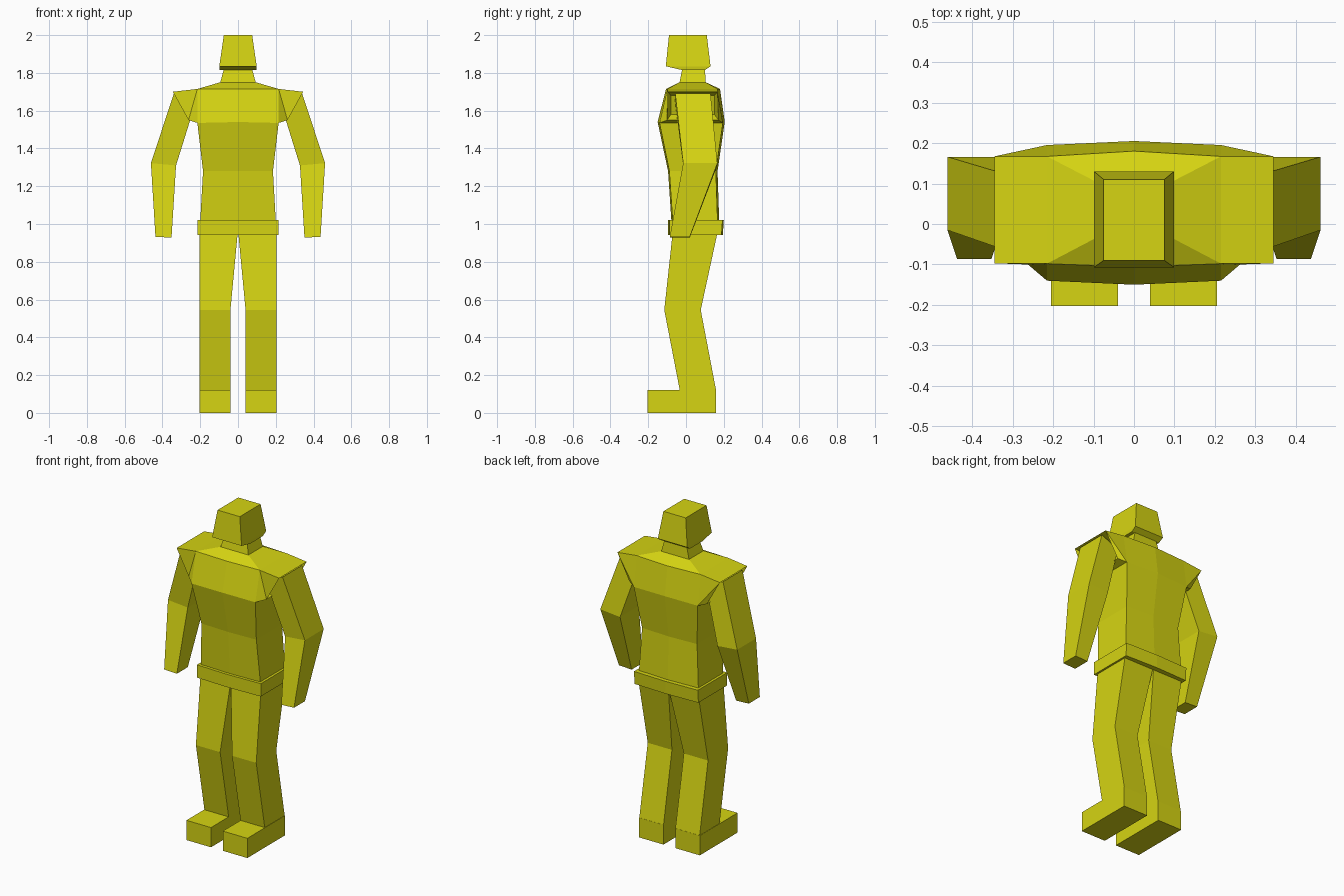
import bpy, bmesh

yellow = bpy.data.materials.new("yellow")
yellow.diffuse_color = (0.67, 0.66, 0.006, 1)


def make(name, verts, faces, mirror=False):
    """Flat-shaded mesh object, optionally mirrored across x = 0."""
    me = bpy.data.meshes.new(name)
    bm = bmesh.new()
    vs = [bm.verts.new(v) for v in verts]
    for f in faces:
        bm.faces.new([vs[i] for i in f])
    bmesh.ops.recalc_face_normals(bm, faces=bm.faces)
    # outermost face must look outwards (half meshes are open)
    side = max(bm.faces, key=lambda f: abs(f.normal.x) + 5 * f.calc_center_median().x)
    if side.normal.x < 0:
        bmesh.ops.reverse_faces(bm, faces=bm.faces)
    bm.to_mesh(me)
    bm.free()
    me.materials.append(yellow)
    ob = bpy.data.objects.new(name, me)
    bpy.context.collection.objects.link(ob)
    if mirror:
        m = ob.modifiers.new("mirror", "MIRROR")
        m.merge_threshold = 0.0005
    return ob


def loft(name, sections, mirror=False):
    """Box-like tube through sections (x0, x1, y0, y1, z at x0, z at x1)."""
    verts, faces = [], []
    for x0, x1, y0, y1, z0, z1 in sections:
        verts += [(x0, y0, z0), (x1, y0, z1), (x1, y1, z1), (x0, y1, z0)]
    n = len(sections)
    for k in range(n - 1):
        a = 4 * k
        for i in range(4):
            j = (i + 1) % 4
            faces.append((a + i, a + j, a + 4 + j, a + 4 + i))
    faces += [(3, 2, 1, 0), tuple(range(4 * n - 4, 4 * n))]
    return make(name, verts, faces, mirror)


def centred(half, y0, y1, z):
    return (-half, half, y0, y1, z, z)


# head with sloping jaw, and neck
loft("head", [centred(0.097, -0.02, 0.10, 1.815), centred(0.099, -0.107, 0.13, 1.835),
              centred(0.075, -0.09, 0.11, 2.0)])
loft("neck", [centred(0.095, -0.035, 0.105, 1.745), centred(0.075, -0.02, 0.10, 1.82)])

# torso half: neck base 0-3, shoulder 4-9, chest 10-15, waist 16-19, hip 20-23, sleeve recess 24-27
torso = [
    (0, -.035, 1.75), (.095, -.035, 1.75), (.095, .105, 1.75), (0, .105, 1.75),
    (0, -.106, 1.715), (.215, -.098, 1.715), (.345, -.097, 1.70),
    (.345, .167, 1.70), (.215, .167, 1.715), (0, .18, 1.715),
    (0, -.15, 1.54), (.215, -.14, 1.535), (.262, -.10, 1.55),
    (.262, .172, 1.55), (.215, .195, 1.535), (0, .205, 1.54),
    (0, -.095, 1.28), (.185, -.088, 1.28), (.185, .158, 1.28), (0, .167, 1.28),
    (0, -.075, .98), (.202, -.068, .98), (.202, .168, .98), (0, .177, .98),
    (.25, -.08, 1.68), (.25, .15, 1.68), (.22, .15, 1.58), (.22, -.08, 1.58)]
make("torso", torso, [
    (0, 1, 2, 3),
    (0, 4, 5, 1), (1, 5, 8, 2), (2, 8, 9, 3), (5, 6, 7, 8),          # shoulder top
    (4, 10, 11, 5), (5, 11, 12), (5, 12, 6),                         # chest
    (9, 8, 14, 15), (8, 7, 14), (7, 13, 14),                         # upper back
    (11, 14, 13, 12),                                                # armpit
    (6, 12, 27, 24), (12, 13, 26, 27), (13, 7, 25, 26), (7, 6, 24, 25), (24, 27, 26, 25),
    (10, 16, 17, 11), (11, 17, 18, 14), (14, 18, 19, 15),            # ribs
    (16, 20, 21, 17), (17, 21, 22, 18), (18, 22, 23, 19),            # belly
    (20, 23, 22, 21)], mirror=True)

# belt, slightly bowed at the middle
belt = [(x, y, z) for z, b in ((.942, .188), (1.02, .193))
        for x, y in ((0, -.095), (.215, -.088), (.215, b), (0, b + .007))]
make("belt", belt, [(0, 1, 5, 4), (1, 2, 6, 5), (2, 3, 7, 6), (0, 3, 2, 1), (4, 5, 6, 7)],
     mirror=True)

# arms: wrist, elbow, shoulder
loft("arms", [(.352, .437, -.086, .02, .928, .932), (.328, .461, -.015, .166, 1.31, 1.322),
              (.225, .34, -.057, .13, 1.64, 1.69)], mirror=True)

# legs: ankle, knee, hip
loft("legs", [(.04, .203, -.032, .16, .115, .115), (.04, .203, -.115, .078, .545, .545),
              (.001, .203, -.07, .168, .96, .96)], mirror=True)

# feet
loft("feet", [(.04, .205, -.203, .16, 0, 0), (.04, .205, -.203, .16, .12, .12)], mirror=True)
